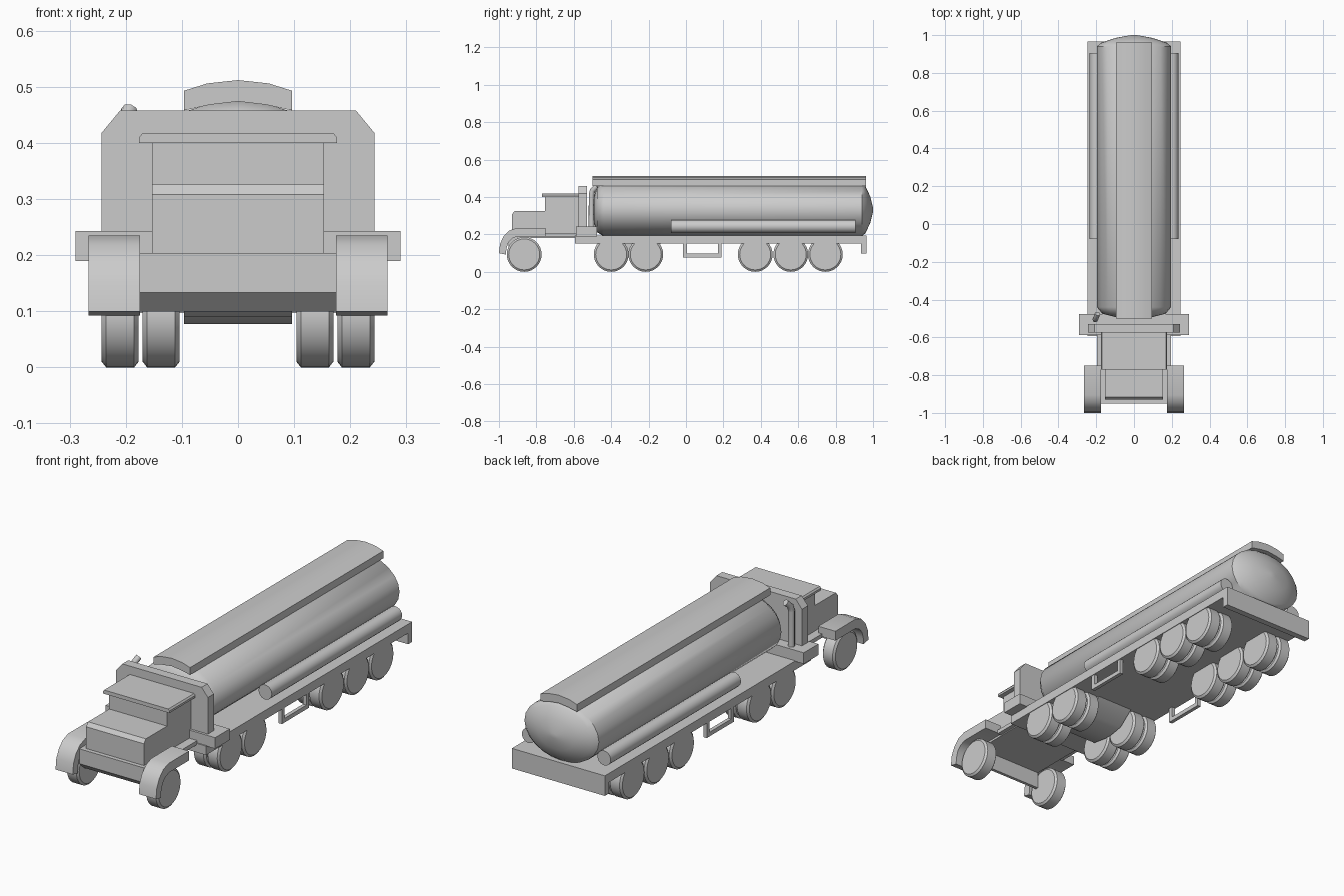
import bpy, bmesh, math
from mathutils import Vector

old = bpy.data.objects.get("Cube")
if old:
    bpy.data.objects.remove(old)

grey = bpy.data.materials.new("plain_grey")
grey.use_nodes = True
grey.diffuse_color = (0.6, 0.6, 0.6, 1)
grey.node_tree.nodes["Principled BSDF"].inputs["Base Color"].default_value = (0.6, 0.6, 0.6, 1)


def finish(name, bm, smooth=None):
    bmesh.ops.recalc_face_normals(bm, faces=bm.faces)
    mesh = bpy.data.meshes.new(name)
    bm.to_mesh(mesh)
    bm.free()
    mesh.materials.append(grey)
    ob = bpy.data.objects.new(name, mesh)
    bpy.context.collection.objects.link(ob)
    if smooth:
        bpy.ops.object.select_all(action="DESELECT")
        ob.select_set(True)
        bpy.context.view_layer.objects.active = ob
        bpy.ops.object.shade_smooth_by_angle(angle=math.radians(smooth))
    return ob


def extrude(name, pts, axis, lo, hi, smooth=None):
    """Extrude a closed profile along x (points are y, z) or y (points are x, z)."""
    bm = bmesh.new()
    place = (lambda p, t: (t, p[0], p[1])) if axis == "x" else (lambda p, t: (p[0], t, p[1]))
    a = [bm.verts.new(place(p, lo)) for p in pts]
    b = [bm.verts.new(place(p, hi)) for p in pts]
    bm.faces.new(a)
    bm.faces.new(b)
    for i in range(len(pts)):
        j = (i + 1) % len(pts)
        bm.faces.new((a[i], a[j], b[j], b[i]))
    return finish(name, bm, smooth)


def box(name, x0, x1, y0, y1, z0, z1):
    return extrude(name, [(y0, z0), (y1, z0), (y1, z1), (y0, z1)], "x", x0, x1)


def lathe(name, profile, axis, centre, ru, rv, n, smooth):
    """Rings of (position along axis, radius scale) about the x or y axis."""
    bm = bmesh.new()
    rings = []
    for t, s in profile:
        ring = []
        for i in range(n):
            a = 2 * math.pi * i / n
            u, v = ru * s * math.cos(a), rv * s * math.sin(a)
            off = (t, u, v) if axis == "x" else (u, t, v)
            ring.append(bm.verts.new(Vector(centre) + Vector(off)))
        rings.append(ring)
    for r, q in zip(rings, rings[1:]):
        for i in range(n):
            j = (i + 1) % n
            bm.faces.new((r[i], r[j], q[j], q[i]))
    bm.faces.new(rings[0])
    bm.faces.new(rings[-1])
    return finish(name, bm, smooth)


# Wheels: single at the front, paired on the other axles
TYRE = [(-0.033, 0.89), (-0.025, 1), (0.025, 1), (0.033, 0.89)]
R = 0.093
for side, sx in (("left", 1), ("right", -1)):
    lathe(f"front_wheel_{side}", TYRE, "x", (sx * 0.21, -0.865, R), R, R, 32, 30)
    for k, y in enumerate((-0.4, -0.215, 0.37, 0.56, 0.745)):
        for place, x in (("outer", 0.21), ("inner", 0.137)):
            lathe(f"{place}_wheel_{side}_{k + 1}", TYRE, "x", (sx * x, y, R), R, R, 32, 30)

# Front fenders
FENDER = [(-1, 0.1), (-0.994, 0.15), (-0.975, 0.19), (-0.945, 0.22), (-0.905, 0.235),
          (-0.75, 0.235), (-0.75, 0.19), (-0.9, 0.19), (-0.93, 0.178), (-0.95, 0.155),
          (-0.96, 0.125), (-0.963, 0.092)]
for side, sx in (("left", 1), ("right", -1)):
    extrude(f"fender_{side}", FENDER, "x", sx * 0.175, sx * 0.266, 35)

# Bumper and cab floor
extrude("bumper", [(-0.95, 0.133), (-0.95, 0.204), (-0.9, 0.204), (-0.9, 0.1), (-0.915, 0.1)],
        "x", -0.175, 0.175)
box("cab_floor", -0.175, 0.175, -0.93, -0.57, 0.18, 0.204)
box("cab_step", -0.195, 0.195, -0.75, -0.57, 0.185, 0.204)

# Hood, cab and roof with overhanging visor
extrude("hood", [(-0.93, 0.2), (-0.93, 0.308), (-0.915, 0.326), (-0.755, 0.326), (-0.755, 0.2)],
        "x", -0.153, 0.153)
box("cab", -0.153, 0.153, -0.755, -0.575, 0.2, 0.402)
extrude("roof", [(-0.176, 0.4), (0.176, 0.4), (0.176, 0.41), (0.17, 0.418),
                 (-0.17, 0.418), (-0.176, 0.41)], "y", -0.77, -0.575)

# Panel behind the cab, with clipped corners
extrude("rear_cab_panel", [(-0.243, 0.2), (0.243, 0.2), (0.243, 0.418), (0.21, 0.458),
                           (-0.21, 0.458), (-0.243, 0.418)], "y", -0.575, -0.53)
box("side_box_beam", -0.29, 0.29, -0.587, -0.476, 0.19, 0.243)

# Exhaust pipe with a bent tip
curve = bpy.data.curves.new("exhaust_path", "CURVE")
curve.dimensions = "3D"
curve.bevel_depth = 0.015
curve.bevel_resolution = 2
curve.use_fill_caps = True
spline = curve.splines.new("POLY")
path = [(-0.205, -0.505, 0.23), (-0.205, -0.505, 0.41), (-0.202, -0.5, 0.435), (-0.193, -0.475, 0.458)]
spline.points.add(len(path) - 1)
for pt, co in zip(spline.points, path):
    pt.co = (*co, 1)
curve.materials.append(grey)
bpy.context.collection.objects.link(bpy.data.objects.new("exhaust_pipe", curve))

# Deck, rear panel and the frame between the drive wheels
box("deck", -0.246, 0.246, -0.593, 0.965, 0.15, 0.193)
box("rear_panel", -0.246, 0.246, 0.935, 0.965, 0.097, 0.193)
extrude("drive_frame", [(-0.48, 0.155), (-0.4, 0.09), (-0.32, 0.077), (-0.28, 0.077),
                        (-0.21, 0.09), (-0.13, 0.155)], "x", -0.096, 0.096, 40)

# Open side guards under the deck
for side, sx in (("left", 1), ("right", -1)):
    extrude(f"side_guard_{side}", [(-0.015, 0.155), (-0.015, 0.077), (0.19, 0.077), (0.19, 0.155),
                                   (0.17, 0.155), (0.17, 0.097), (0.005, 0.097), (0.005, 0.155)],
            "x", sx * 0.225, sx * 0.243)

# Tank with domed ends
TANK = [(-0.497, 0.1), (-0.492, 0.5), (-0.475, 0.85), (-0.44, 1), (0.94, 1),
        (0.96, 0.88), (0.985, 0.5), (1.0, 0.08)]
lathe("tank", TANK, "y", (0, 0, 0.332), 0.197, 0.142, 24, 45)

# Curved walkway along the tank top
top = [(-0.096, 0.493), (-0.055, 0.506), (0, 0.512), (0.055, 0.506), (0.096, 0.493)]
under = [(0.096, 0.458), (0.05, 0.468), (0, 0.474), (-0.05, 0.468), (-0.096, 0.458)]
extrude("tank_walkway", top + under, "y", -0.5, 0.962, 30)

# Hose tubes beside the tank
for side, sx in (("left", 1), ("right", -1)):
    lathe(f"hose_tube_{side}", [(-0.08, 1), (0.905, 1)], "y", (sx * 0.2, 0, 0.243), 0.035, 0.035, 20, 30)
